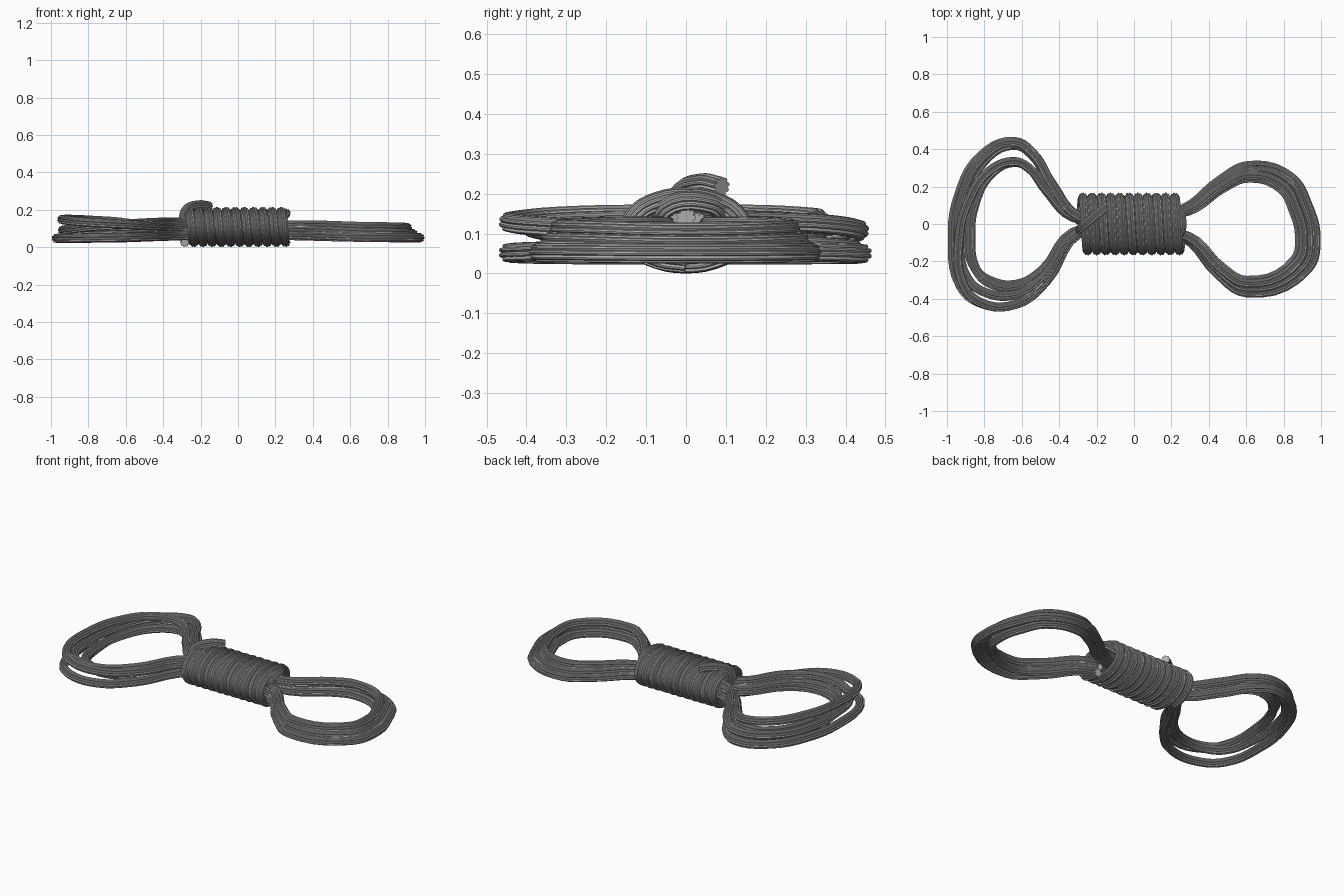
import bpy
from math import sin, cos, pi, radians

if "Cube" in bpy.data.objects:
    bpy.data.objects.remove(bpy.data.objects["Cube"])

R = 0.025

# Dark grey rope fibre
fibre = bpy.data.materials.new("rope_grey")
fibre.diffuse_color = (0.42, 0.42, 0.42, 1)
fibre.use_nodes = True
fibre.node_tree.nodes["Principled BSDF"].inputs["Base Color"].default_value = fibre.diffuse_color

# Fluted rope cross-section: nine round strands with deep grooves between
pc = bpy.data.curves.new("rope_profile", 'CURVE')
pc.dimensions = '2D'
N = 36
sp = pc.splines.new('POLY')
sp.points.add(N - 1)
for i in range(N):
    r = R * (0.74, 0.96, 1.0, 0.96)[i % 4]
    a = 2 * pi * i / N
    sp.points[i].co = (r * cos(a), r * sin(a), 0, 1)
sp.use_cyclic_u = True
profile = bpy.data.objects.new("rope_profile", pc)
bpy.context.collection.objects.link(profile)
profile.hide_render = True


def rope(name, pts, res=5):
    """Sweep the rope section along a smooth path and turn it into a mesh."""
    c = bpy.data.curves.new(name, 'CURVE')
    c.dimensions = '3D'
    c.resolution_u = res
    c.bevel_mode = 'OBJECT'
    c.bevel_object = profile
    c.use_fill_caps = True
    c.materials.append(fibre)
    s = c.splines.new('BEZIER')
    s.bezier_points.add(len(pts) - 1)
    for b, p in zip(s.bezier_points, pts):
        b.co = p
        b.handle_left_type = b.handle_right_type = 'AUTO'
    o = bpy.data.objects.new(name, c)
    bpy.context.collection.objects.link(o)
    bpy.ops.object.select_all(action='DESELECT')
    o.select_set(True)
    bpy.context.view_layer.objects.active = o
    bpy.ops.object.convert(target='MESH')
    bpy.ops.object.shade_smooth_by_angle(angle=radians(25))


def loops(name, path, centre, shrink, strands):
    """Strands share one path, each pulled inward by t and swaying in z."""
    cx, cy = centre
    for k, (t0, sway, z0, dz) in enumerate(strands):
        pts = []
        for i, (x, y) in enumerate(path):
            u = i / (len(path) - 1)
            w = max(0, sin(pi * u)) ** 0.7
            t = max(0, t0 + sway * sin(2 * pi * u)) * w * shrink
            z = 0.1 + (z0 + dz * cos(2 * pi * u) - 0.1) * (0.55 + 0.45 * w)
            pts.append((x + (cx - x) * t, y + (cy - y) * t, z))
        rope(f"{name}_{k + 1}", pts)


# Wrap around the middle
turns, per = 11, 12
n = turns * per
rope("middle_wrap", [(-0.285 + 0.54 * i / n,
                      0.143 * sin(2 * pi * i / per),
                      0.108 - 0.083 * cos(2 * pi * i / per)) for i in range(n + 1)], 3)

# Straight core strands filling the wrap
for k, (y, z) in enumerate([(-0.06, 0.1), (0, 0.14), (0.06, 0.1), (0, 0.07)]):
    rope(f"core_strand_{k + 1}", [(-0.27, y, z), (0.24, y, z)])

# Right-hand loops, neatly stacked
right = [(0.05, 0.05), (0.26, 0.08), (0.46, 0.235), (0.61, 0.312), (0.84, 0.25),
         (0.93, 0.1), (0.973, -0.08), (0.93, -0.24), (0.6, -0.367), (0.45, -0.27),
         (0.26, -0.07), (0.05, -0.05)]
loops("right_loop", right, (0.6, -0.03), 0.24,
      [(0, 0, 0.05, 0), (0.4, 0, 0.08, 0.01), (0.75, 0, 0.115, 0.012), (1, 0, 0.05, 0)])

# Left-hand loops, looser and crossing one another
left = [(-0.1, 0.03), (-0.29, 0.04), (-0.44, 0.22), (-0.54, 0.38), (-0.64, 0.442),
        (-0.82, 0.365), (-0.94, 0.15), (-0.972, -0.08), (-0.93, -0.33), (-0.83, -0.42),
        (-0.63, -0.43), (-0.47, -0.31), (-0.29, -0.05), (-0.1, -0.03)]
loops("left_loop", left, (-0.63, 0), 0.29,
      [(0, 0, 0.047, 0), (0.3, -0.25, 0.12, 0.03), (1, 0, 0.085, 0.01),
       (0.5, 0.5, 0.13, -0.02), (0.65, -0.5, 0.06, 0.01)])

# Loose tail tucked over the left end of the wrap
rope("tail_end", [(-0.22, -0.03, 0.11), (-0.285, -0.03, 0.14), (-0.28, -0.02, 0.195),
                  (-0.21, 0.04, 0.226), (-0.15, 0.09, 0.218)])

# Starting end crossing the right face of the wrap
rope("start_end", [(0.2, 0.1, 0.14), (0.245, 0.06, 0.175), (0.245, -0.05, 0.165),
                   (0.2, -0.06, 0.11)])

bpy.data.objects.remove(profile)
